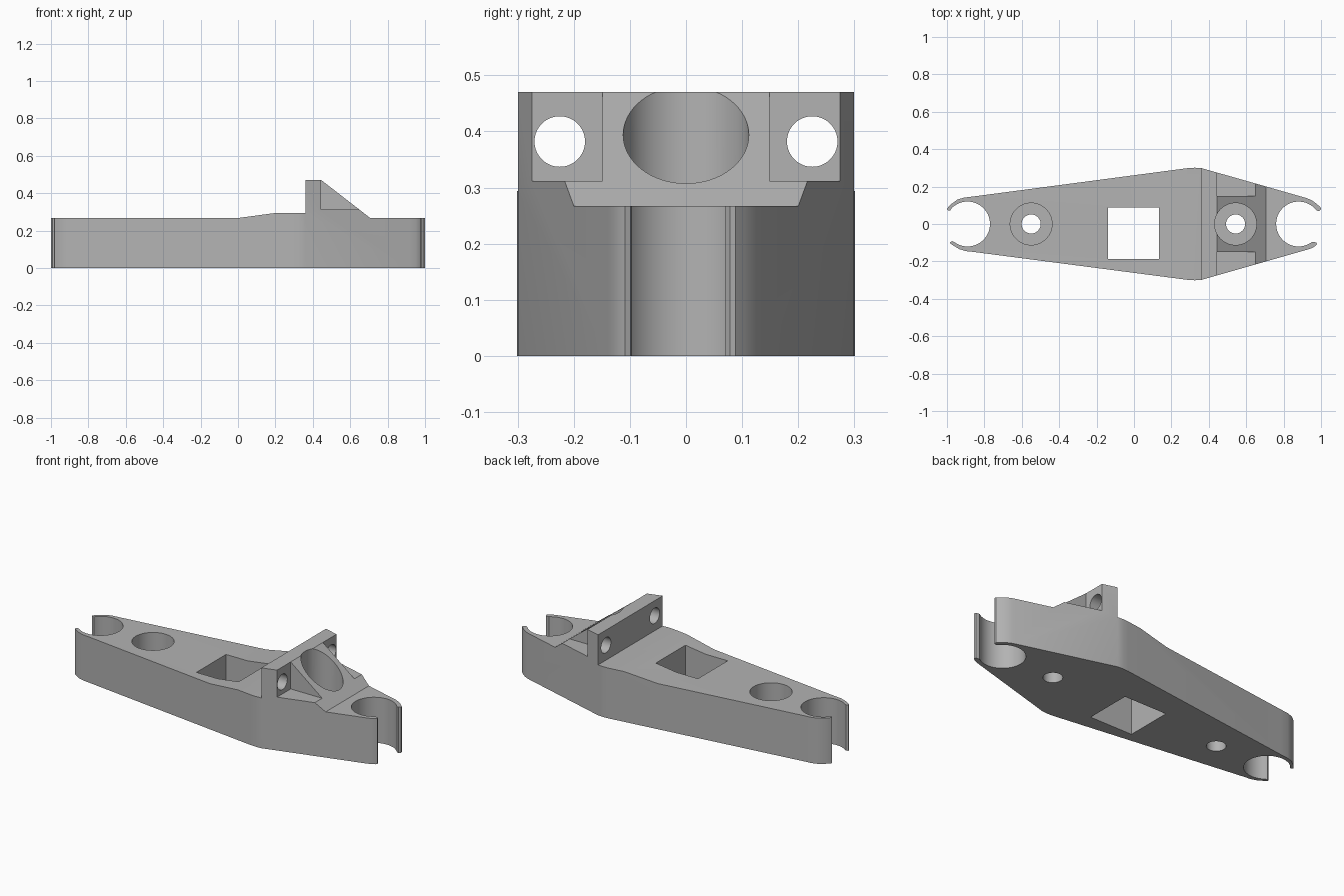
import bpy, bmesh, math
from mathutils import Matrix, Vector

default = bpy.data.objects.get("Cube")
if default:
    bpy.data.objects.remove(default, do_unlink=True)

# One plain grey for the whole casting
grey = bpy.data.materials.new("plain grey")
grey.use_nodes = True
grey.diffuse_color = (0.45, 0.45, 0.45, 1)
grey.node_tree.nodes["Principled BSDF"].inputs["Base Color"].default_value = grey.diffuse_color


def add_object(name, bm):
    bmesh.ops.recalc_face_normals(bm, faces=bm.faces)
    mesh = bpy.data.meshes.new(name)
    bm.to_mesh(mesh)
    bm.free()
    mesh.materials.append(grey)
    obj = bpy.data.objects.new(name, mesh)
    bpy.context.collection.objects.link(obj)
    return obj


def prism(name, points, sweep):
    """Extrude a closed outline of 3D points along a vector."""
    bm = bmesh.new()
    face = bm.faces.new([bm.verts.new(p) for p in points])
    new = bmesh.ops.extrude_face_region(bm, geom=[face])["geom"]
    bmesh.ops.translate(bm, vec=Vector(sweep),
                        verts=[v for v in new if isinstance(v, bmesh.types.BMVert)])
    return add_object(name, bm)


def box(name, low, high):
    (x0, y0, z0), (x1, y1, z1) = low, high
    outline = [(x0, y0, z0), (x1, y0, z0), (x1, y1, z0), (x0, y1, z0)]
    return prism(name, outline, (0, 0, z1 - z0))


def cylinder(name, centre, radius, length, axis="Z"):
    bm = bmesh.new()
    turn = Matrix.Rotation(math.pi / 2, 4, "Y") if axis == "X" else Matrix()
    bmesh.ops.create_cone(bm, cap_ends=True, segments=64, radius1=radius, radius2=radius,
                          depth=length, matrix=Matrix.Translation(centre) @ turn)
    return add_object(name, bm)


def combine(target, tool, operation="DIFFERENCE"):
    mod = target.modifiers.new(tool.name, "BOOLEAN")
    mod.operation, mod.solver, mod.object = operation, "EXACT", tool
    tool.hide_render = True
    bpy.context.view_layer.objects.active = target
    bpy.ops.object.modifier_apply(modifier=mod.name)
    bpy.data.objects.remove(tool, do_unlink=True)


def arc(cx, radius, start, end, steps=36):
    angles = [math.radians(start + (end - start) * i / steps) for i in range(steps + 1)]
    return [(cx + radius * math.cos(a), radius * math.sin(a)) for a in angles]


# Plan outline: tapered arm with an open hook at each end
plan = [(-0.86, 0.147), (0.29, 0.299), (0.325, 0.301), (0.36, 0.299), (0.925, 0.138),
        (0.955, 0.124), (0.98, 0.105), (0.998, 0.088), (1.0, 0.078), (0.99, 0.07), (0.98, 0.071)]
plan += arc(0.88, 0.12, 42, -53)[:1]
plan += arc(0.88, 0.12, 42, 307)[1:]
plan += [(0.962, -0.096), (0.974, -0.099), (0.979, -0.109), (0.97, -0.118), (0.95, -0.129),
         (0.92, -0.139), (0.36, -0.299), (0.325, -0.301), (0.29, -0.299), (-0.86, -0.149),
         (-0.9, -0.145), (-0.935, -0.134), (-0.96, -0.119), (-0.98, -0.106), (-0.983, -0.097),
         (-0.972, -0.092)]
plan += arc(-0.89, 0.12, -126, 134)
plan += [(-0.982, 0.073), (-0.993, 0.071), (-1.0, 0.08), (-0.993, 0.09), (-0.975, 0.108),
         (-0.945, 0.13), (-0.91, 0.141)]
arm = prism("arm_body", [(x, y, 0) for x, y in plan], (0, 0, 0.6))

# Side profile: level ends, shallow ramp, upright wall and sloped brace
side = [(-1.1, 0), (1.1, 0), (1.1, 0.267), (0.707, 0.267), (0.445, 0.47), (0.36, 0.47),
        (0.36, 0.294), (0.2, 0.294), (0, 0.267), (-1.1, 0.267)]
combine(arm, prism("side_profile", [(x, -0.5, z) for x, z in side], (0, 1, 0)), "INTERSECT")

# Pockets and bolt holes on both sides of the brace
for s in (-1, 1):
    low, high = sorted((s * 0.149, s * 0.4))
    combine(arm, box("pocket_cutter", (0.445, low, 0.312), (0.8, high, 0.7)))
    combine(arm, cylinder("bolt_cutter", (0.4, s * 0.225, 0.382), 0.045, 0.3, "X"))

# Counterbored vertical holes
for x in (-0.55, 0.543):
    combine(arm, cylinder("counterbore_cutter", (x, 0, 0.4), 0.112, 0.6))
    combine(arm, cylinder("through_cutter", (x, 0, 0.1), 0.051, 0.6))

# Square window
combine(arm, box("window_cutter", (-0.139, -0.186, -0.2), (0.134, 0.088, 0.6)))

bpy.ops.object.select_all(action="DESELECT")
arm.select_set(True)
bpy.context.view_layer.objects.active = arm
bpy.ops.object.shade_smooth_by_angle(angle=math.radians(30))
